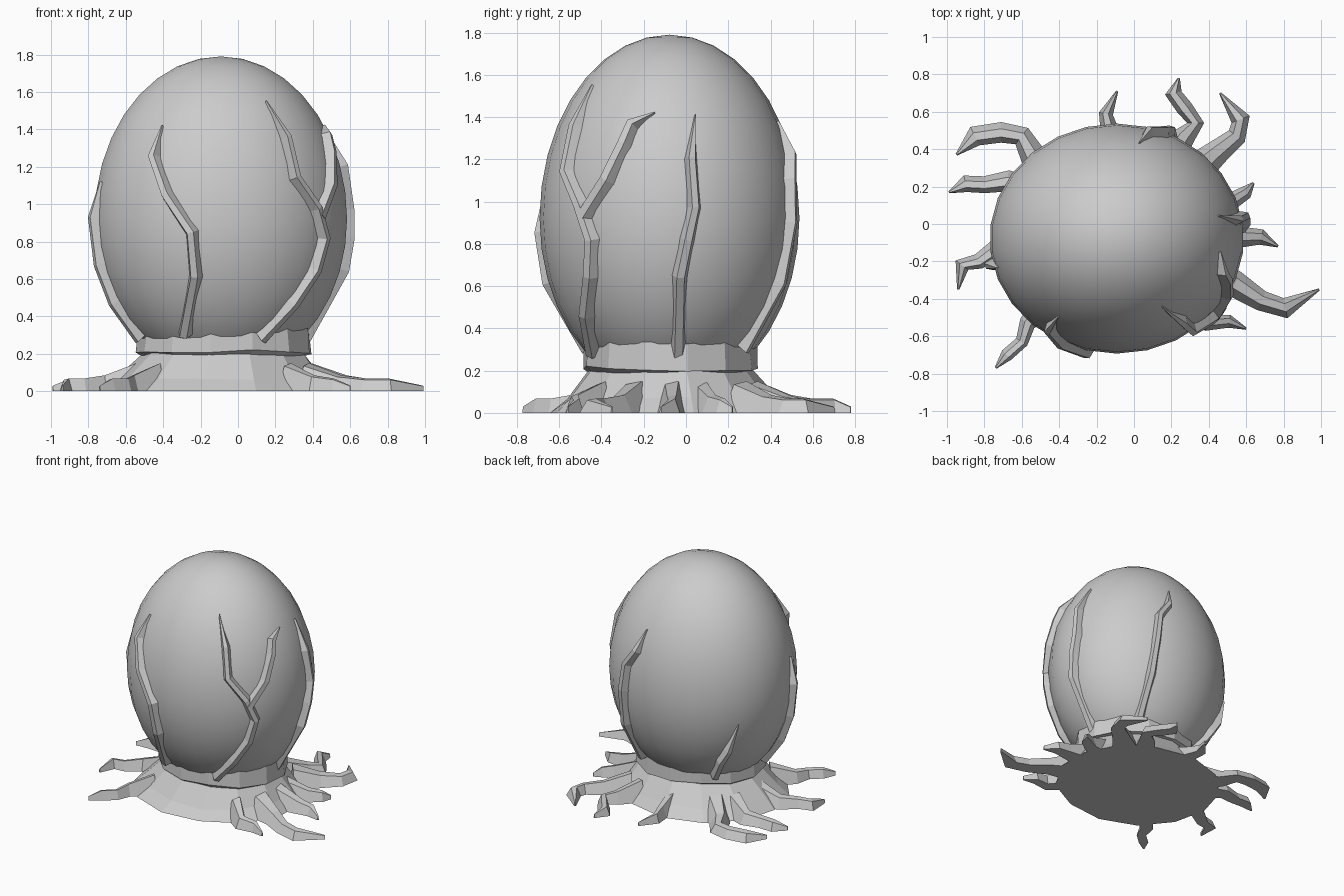
import bpy, bmesh, random
from math import sin, cos, radians, sqrt, tau
from mathutils import Vector

if "Cube" in bpy.data.objects:
    bpy.data.objects.remove(bpy.data.objects["Cube"])

random.seed(4)
CX, CY, CZ = -0.092, -0.078, 0.92
RX, RY, R_UP, R_LOW = 0.68, 0.615, 0.87, 0.83


def finish(name, bm, smooth=False):
    bmesh.ops.recalc_face_normals(bm, faces=bm.faces)
    for f in bm.faces:
        f.smooth = smooth
    me = bpy.data.meshes.new(name)
    bm.to_mesh(me)
    bm.free()
    ob = bpy.data.objects.new(name, me)
    bpy.context.collection.objects.link(ob)
    return ob


def loft(bm, rings):
    loops = [[bm.verts.new(p) for p in r] for r in rings]
    n = len(loops[0])
    for a, b in zip(loops, loops[1:]):
        for i in range(n):
            j = (i + 1) % n
            bm.faces.new((a[i], a[j], b[j], b[i]))
    bm.faces.new(loops[0])
    bm.faces.new(loops[-1])


def strip(name, pts, normals, widths, heights, sink):
    """Flat-bottomed tapering strip along a path lying on a surface."""
    rings = []
    for i, (p, n) in enumerate(zip(pts, normals)):
        t = (pts[min(i + 1, len(pts) - 1)] - pts[max(i - 1, 0)]).normalized()
        s = t.cross(n).normalized()
        w, h = widths[i], heights[i]
        rings.append([p - s * w - n * sink, p - s * w * .45 + n * h,
                      p + s * w * .35 + n * h * .9, p + s * w - n * sink])
    bm = bmesh.new()
    loft(bm, rings)
    return finish(name, bm)


def egg_point(az, z):
    r = R_UP if z > CZ else R_LOW
    q = (z - CZ) / r
    s = sqrt(1 - q * q)
    c, d = cos(radians(az)), sin(radians(az))
    p = Vector((CX + RX * s * c, CY + RY * s * d, z))
    return p, Vector((s * c / RX, s * d / RY, q / r)).normalized()


# Smooth egg
bm = bmesh.new()
bmesh.ops.create_uvsphere(bm, u_segments=26, v_segments=18, radius=1)
for v in bm.verts:
    x, y, z = v.co
    v.co = (CX + RX * x, CY + RY * y, CZ + z * (R_UP if z > 0 else R_LOW))
finish("egg", bm, True)


# Base skirt and collar
def ring(z, rx, ry, cx, wobble, jz, n=13):
    out = []
    for i in range(n):
        a = tau * i / n + 0.2
        k = 1 + random.uniform(-wobble, wobble)
        out.append((cx + rx * k * cos(a), -0.075 + ry * k * sin(a),
                    z + random.uniform(-jz, jz)))
    return out


bm = bmesh.new()
loft(bm, [ring(0, .63, .57, -.1, .02, 0), ring(.07, .55, .5, -.09, .02, .01),
          ring(.21, .43, .39, -.075, .01, .01)])
finish("base_skirt", bm)
bm = bmesh.new()
loft(bm, [ring(.19, .43, .38, -.07, .01, .015), ring(.21, .475, .42, -.07, .01, .015),
          ring(.335, .46, .41, -.07, .01, .015)])
finish("collar", bm)

# Vines climbing the egg: (angle, height)
fork = (318, .98)
vines = {
    "vine_front": [(246, .31), (258, .62), (257, .85), (245, 1.05), (236, 1.25), (236, 1.42)],
    "vine_fork_stem": [(299, .29), (312, .47), (321, .65), (324, .82), fork, (307, 1.14),
                       (306, 1.35), (301, 1.55)],
    "vine_fork_branch": [(320, .93), (331, 1.1), (338, 1.27), (341, 1.36), (352, 1.42)],
    "vine_right": [(6, .29), (5, .65), (8, .82), (11, .97), (10, 1.2), (14, 1.41)],
    "vine_back": [(55, .31), (63, .62), (66, .9), (68, 1.1), (75, 1.22), (78, 1.38)],
    "vine_left": [(199, .29), (196, .48), (194, .68), (193, .93), (195, 1.12)],
    "vine_back_left": [(134, .29), (136, .45), (140, .55), (145, .76)],
}
for name, path in vines.items():
    pn = [egg_point(*q) for q in path]
    m = len(path) - 1
    w = [.048 - .012 * i / m for i in range(m)] + [.005]
    h = [.045] * m + [.008]
    strip(name, [p for p, _ in pn], [n for _, n in pn], w, h, .03)

# Roots spreading on the ground: (x, y), half width
roots = [
    ([(-.54, .36), (-.6, .47), (-.71, .49), (-.85, .47), (-.95, .37)], .055),
    ([(-.68, .23), (-.8, .21), (-.9, .215), (-.99, .17)], .045),
    ([(-.72, -.12), (-.83, -.2), (-.92, -.22), (-.94, -.35)], .042),
    ([(-.57, -.53), (-.6, -.63), (-.68, -.7), (-.74, -.77)], .035),
    ([(-.13, .5), (-.15, .59), (-.09, .71)], .038),
    ([(.27, .47), (.33, .54), (.27, .62), (.21, .7), (.24, .78)], .045),
    ([(.44, .38), (.55, .47), (.57, .56), (.46, .7)], .052),
    ([(.52, .12), (.6, .17), (.64, .22)], .036),
    ([(.58, -.07), (.68, -.07), (.77, -.12)], .042),
    ([(.54, -.32), (.68, -.41), (.81, -.45), (.99, -.35)], .055),
    ([(.4, -.53), (.51, -.52), (.6, -.56)], .035),
]
mid = Vector((-.09, -.075, 0))
for k, (path, w) in enumerate(roots):
    pts = [Vector((x, y, 0)) for x, y in path]
    pts.insert(0, mid.lerp(pts[0], .72))
    m = len(pts) - 1
    widths = [w * 1.9, w * 1.3] + [w] * (m - 2) + [.006]
    heights = [.15, .085] + [.068] * (m - 2) + [.03]
    strip(f"root_{k + 1}", pts, [Vector((0, 0, 1))] * (m + 1), widths, heights, 0)
